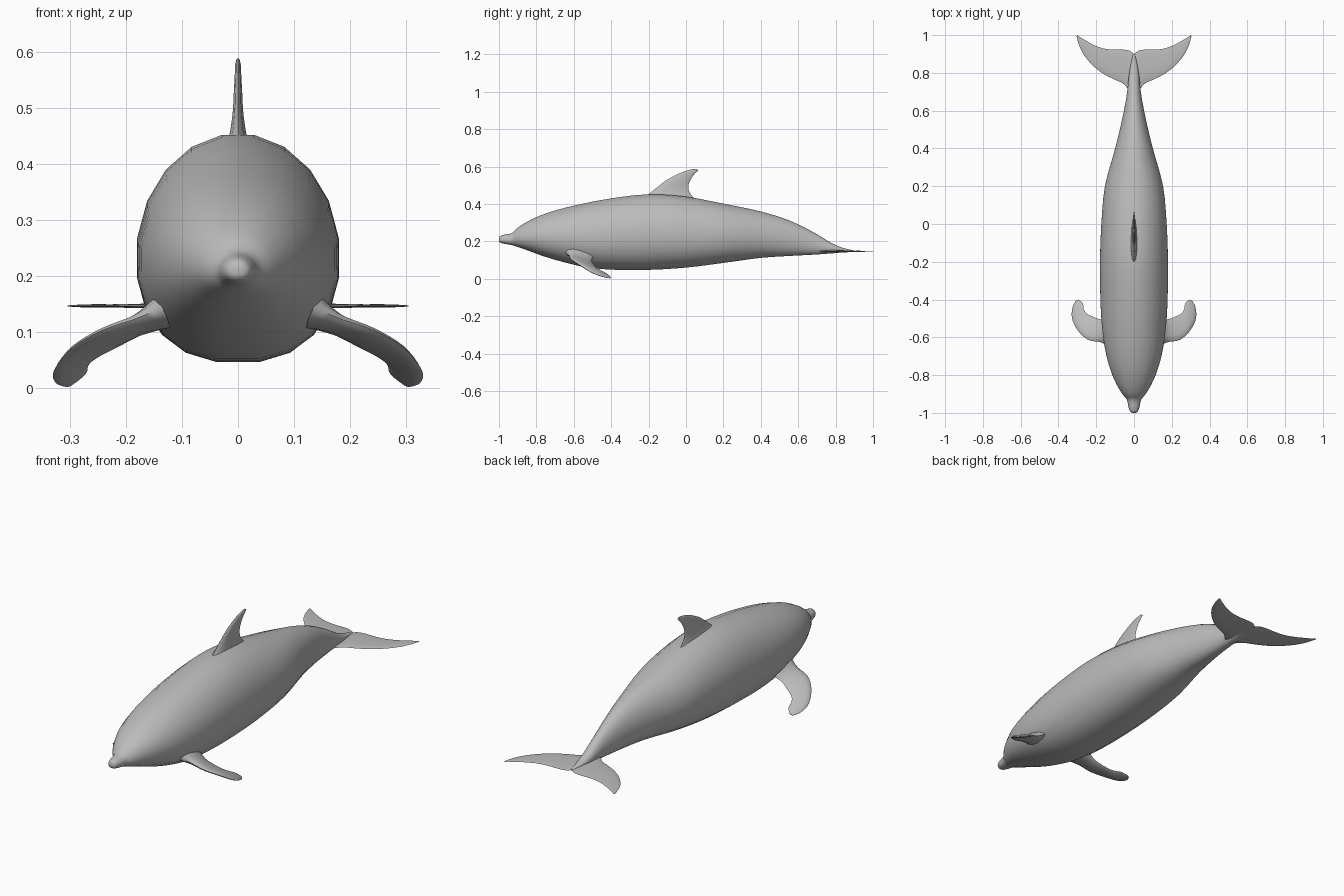
import bpy, bmesh, math
from mathutils import Vector

grey = bpy.data.materials.new("dolphin grey")
grey.diffuse_color = (0.5, 0.5, 0.5, 1)


def smooth_rows(rows, steps):
    """Catmull-Rom interpolation through rows of numbers."""
    out = []
    for i in range(len(rows) - 1):
        a, b, c, d = (rows[max(0, min(len(rows) - 1, i + k))] for k in (-1, 0, 1, 2))
        for s in range(steps):
            t = s / steps
            out.append([0.5 * (2 * q + (r - p) * t + (2 * p - 5 * q + 4 * r - u) * t * t
                               + (3 * q - p - 3 * r + u) * t ** 3)
                        for p, q, r, u in zip(a, b, c, d)])
    out.append(list(rows[-1]))
    return out


def loft(name, rings, mirror=False):
    """Skin a list of equal point rings, with capped ends."""
    bm = bmesh.new()
    loops = [[bm.verts.new(p) for p in ring] for ring in rings]
    n = len(loops[0])
    for a, b in zip(loops, loops[1:]):
        for i in range(n):
            j = (i + 1) % n
            bm.faces.new((a[i], a[j], b[j], b[i]))
    bm.faces.new(loops[0])
    bm.faces.new(loops[-1])
    if mirror:
        dup = bmesh.ops.duplicate(bm, geom=bm.verts[:] + bm.edges[:] + bm.faces[:])
        for v in dup["geom"]:
            if isinstance(v, bmesh.types.BMVert):
                v.co.x *= -1
    bmesh.ops.recalc_face_normals(bm, faces=bm.faces)
    mesh = bpy.data.meshes.new(name)
    bm.to_mesh(mesh)
    bm.free()
    mesh.materials.append(grey)
    obj = bpy.data.objects.new(name, mesh)
    bpy.context.collection.objects.link(obj)
    bpy.ops.object.select_all(action='DESELECT')
    obj.select_set(True)
    bpy.context.view_layer.objects.active = obj
    bpy.ops.object.shade_smooth_by_angle(angle=math.radians(60))
    return obj


def fin(name, sections, normal, mirror=False):
    """Section: leading point, trailing point, half thickness."""
    rings = []
    for s in smooth_rows(sections, 4):
        lead, trail, thick = Vector(s[0:3]), Vector(s[3:6]), max(s[6], 0.001)
        chord = (trail - lead).normalized()
        nrm = Vector(normal)
        nrm = (nrm - chord * nrm.dot(chord)).normalized()
        ring = []
        for k in range(12):
            a = math.tau * k / 12
            ring.append((lead + trail) / 2 - (trail - lead) / 2 * math.cos(a)
                        + nrm * thick * math.sin(a) * (1 + 0.25 * math.cos(a)))
        rings.append(ring)
    return loft(name, rings, mirror)


# Body: y, half width, top z, bottom z
stations = [
    (-1.0, 0.008, 0.218, 0.202), (-0.993, 0.02, 0.229, 0.193), (-0.97, 0.029, 0.236, 0.187),
    (-0.93, 0.038, 0.245, 0.180), (-0.90, 0.062, 0.273, 0.170), (-0.85, 0.092, 0.305, 0.153),
    (-0.78, 0.122, 0.338, 0.127), (-0.68, 0.150, 0.371, 0.096), (-0.55, 0.169, 0.402, 0.065),
    (-0.40, 0.178, 0.430, 0.049), (-0.20, 0.180, 0.452, 0.048), (0.0, 0.173, 0.439, 0.060),
    (0.20, 0.154, 0.402, 0.085), (0.40, 0.100, 0.360, 0.112), (0.55, 0.064, 0.313, 0.122),
    (0.68, 0.039, 0.250, 0.129), (0.78, 0.028, 0.190, 0.136), (0.84, 0.018, 0.165, 0.141),
    (0.90, 0.005, 0.151, 0.144)]
SIDES = 20
rings = []
for y, w, top, bot in smooth_rows(stations, 3):
    mid = bot + 0.46 * (top - bot)
    ring = []
    for k in range(SIDES):
        a = math.tau * (k + 0.5) / SIDES
        c, s = math.cos(a), math.sin(a)
        # the belly is fuller than the back
        e = 0.85 if s < 0 else 1.0
        x = math.copysign(abs(c) ** e, c) * w * 1.01
        z = mid + (s * (top - mid) if s > 0 else -abs(s) ** 0.93 * (mid - bot)) * 1.012
        ring.append((x, y, z))
    rings.append(ring)
loft("body", rings)

# Dorsal fin, swept back, flaring into the back
fin("dorsal_fin", [
    (0, -0.25, 0.425, 0, 0.09, 0.405, 0.030),
    (0, -0.20, 0.453, 0, 0.045, 0.430, 0.017),
    (0, -0.145, 0.497, 0, 0.018, 0.465, 0.010),
    (0, -0.10, 0.530, 0, 0.013, 0.500, 0.008),
    (0, -0.03, 0.566, 0, 0.027, 0.535, 0.006),
    (0, 0.02, 0.583, 0, 0.045, 0.560, 0.005),
    (0, 0.055, 0.588, 0, 0.065, 0.579, 0.003)], (1, 0, 0))

# Flippers, curving outward, down and back
fin("flippers", [
    (0.135, -0.645, 0.145, 0.135, -0.495, 0.120, 0.028),
    (0.180, -0.625, 0.125, 0.175, -0.505, 0.098, 0.015),
    (0.243, -0.613, 0.103, 0.215, -0.492, 0.075, 0.011),
    (0.296, -0.566, 0.072, 0.250, -0.474, 0.056, 0.009),
    (0.328, -0.500, 0.032, 0.266, -0.450, 0.042, 0.007),
    (0.325, -0.440, 0.010, 0.271, -0.420, 0.026, 0.005),
    (0.307, -0.405, 0.003, 0.292, -0.401, 0.009, 0.002)], (0.45, 0.3, 0.84), True)

# Tail flukes, flat and crescent shaped
Z = 0.147
fin("tail_flukes", [
    (0.000, 0.700, Z, 0.000, 0.900, Z, 0.008),
    (0.030, 0.715, Z, 0.025, 0.918, Z, 0.006),
    (0.060, 0.745, Z, 0.060, 0.923, Z, 0.005),
    (0.110, 0.768, Z, 0.110, 0.923, Z, 0.004),
    (0.165, 0.797, Z, 0.165, 0.930, Z, 0.004),
    (0.220, 0.841, Z, 0.215, 0.949, Z, 0.003),
    (0.265, 0.895, Z, 0.255, 0.971, Z, 0.003),
    (0.292, 0.950, Z, 0.283, 0.988, Z, 0.002),
    (0.304, 0.995, Z, 0.300, 1.000, Z, 0.001)], (0, 0, 1), True)
